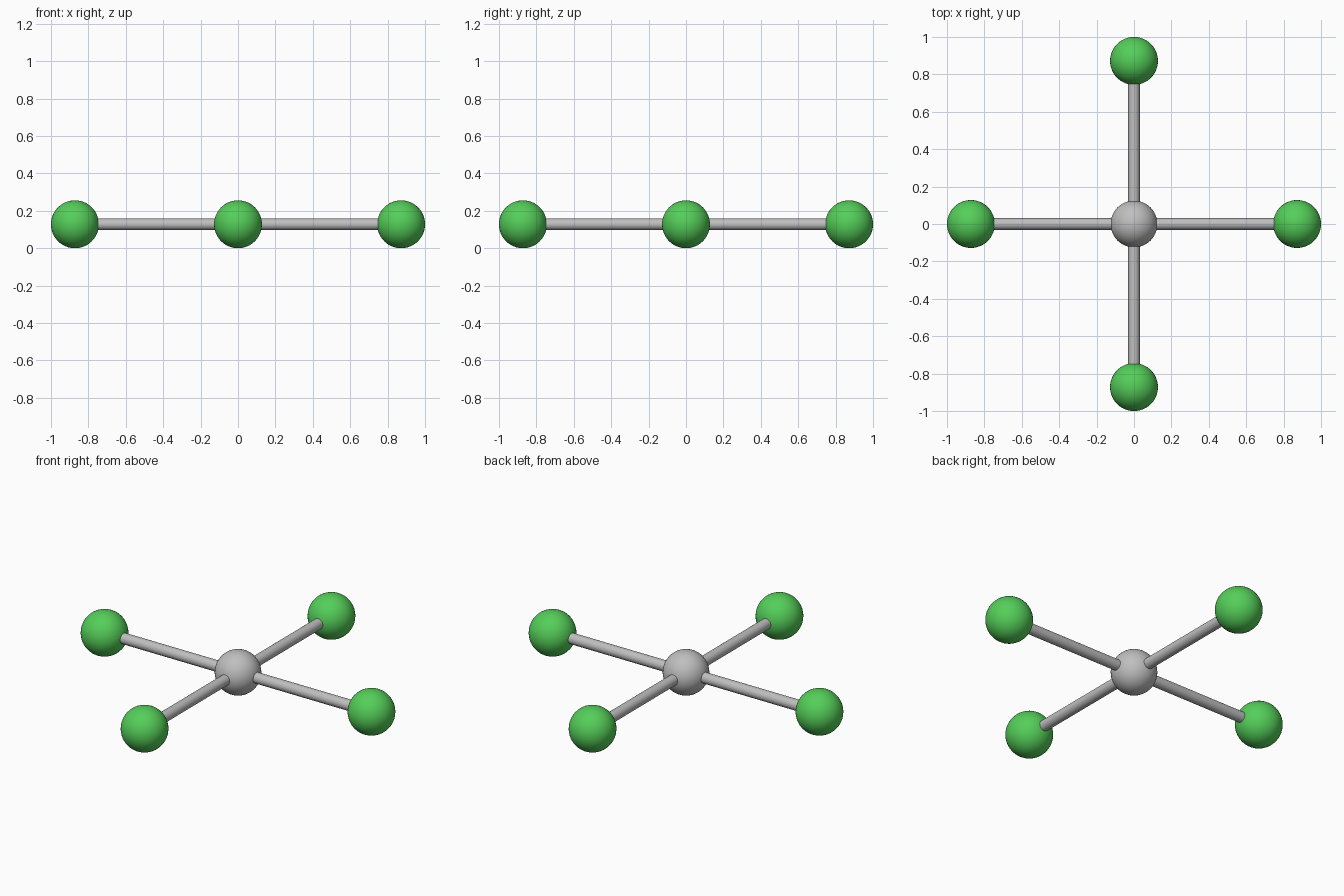
import bpy
import math

if "Cube" in bpy.data.objects:
    bpy.data.objects.remove(bpy.data.objects["Cube"])

R_END, R_HUB, R_ROD = 0.128, 0.125, 0.031
ARM = 1.0 - R_END      # hub centre to outer ball centre
Z = R_END              # height of all centres


def material(name, rgb):
    m = bpy.data.materials.new(name)
    m.diffuse_color = (*rgb, 1.0)
    m.use_nodes = True
    m.node_tree.nodes["Principled BSDF"].inputs["Base Color"].default_value = m.diffuse_color
    return m


green = material("green", (0.09, 0.62, 0.10))
grey = material("grey", (0.52, 0.52, 0.52))


def finish(name, mat):
    ob = bpy.context.object
    ob.name = name
    ob.data.materials.append(mat)
    bpy.ops.object.shade_smooth_by_angle(angle=math.radians(40))


def ball(name, loc, radius, mat):
    bpy.ops.mesh.primitive_uv_sphere_add(
        segments=48, ring_count=24, radius=radius, location=loc)
    finish(name, mat)


# Central ball
ball("hub_ball", (0, 0, Z), R_HUB, grey)

# Four arms, each a rod ending in a ball
for side, angle in (("right", 0), ("back", 90), ("left", 180), ("front", 270)):
    a = math.radians(angle)
    dx, dy = math.cos(a), math.sin(a)
    bpy.ops.mesh.primitive_cylinder_add(
        vertices=24, radius=R_ROD, depth=ARM,
        location=(dx * ARM / 2, dy * ARM / 2, Z),
        rotation=(0, math.pi / 2, a))
    finish(side + "_rod", grey)
    ball(side + "_ball", (dx * ARM, dy * ARM, Z), R_END, green)
